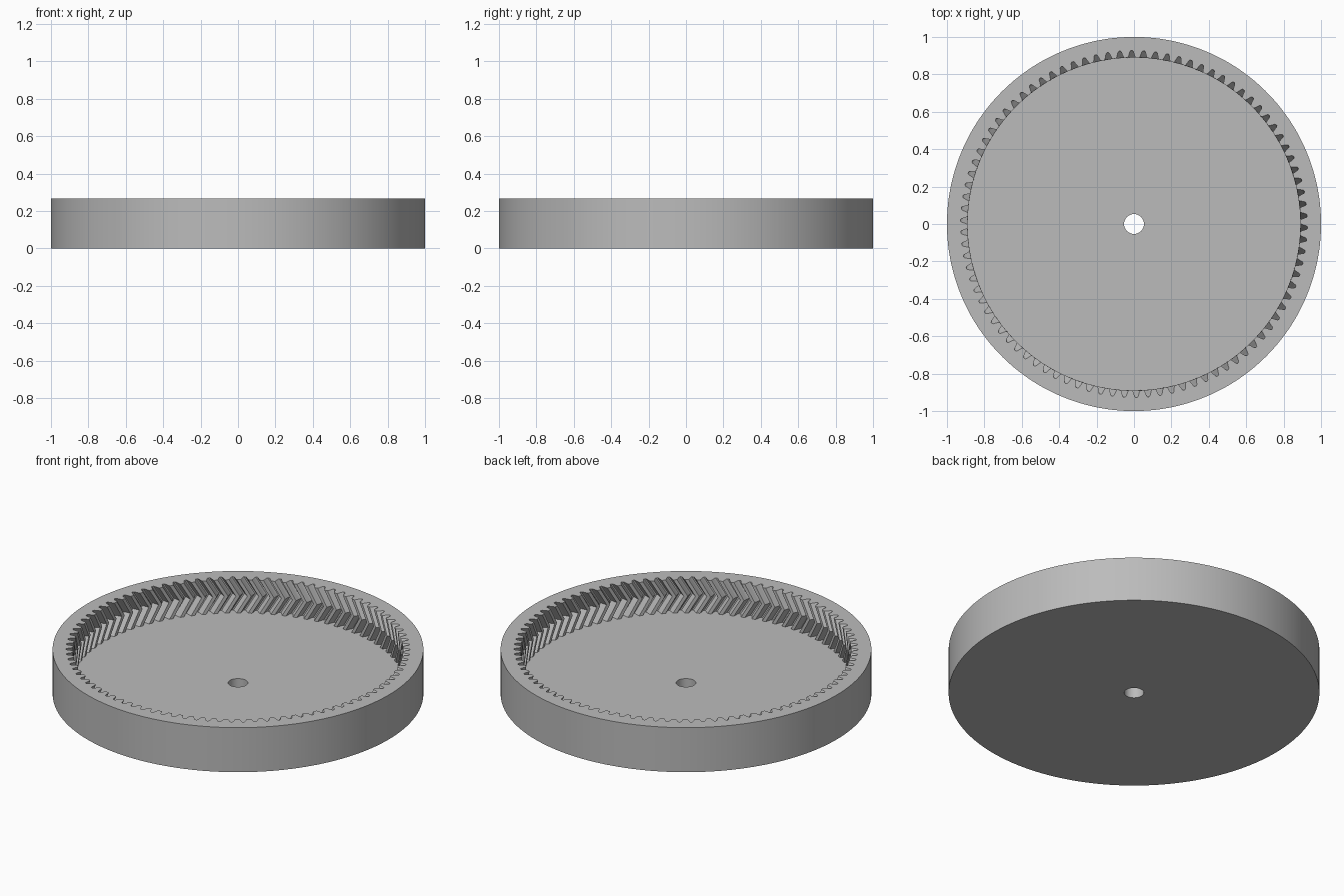
import bpy, bmesh, math

if "Cube" in bpy.data.objects:
    bpy.data.objects.remove(bpy.data.objects["Cube"])

TEETH = 90
PITCH = 2 * math.pi / TEETH
PHASE = math.radians(2.8)      # angle of the first tooth gap
TWIST = -0.065                 # herringbone shift at mid height, radians
FLOOR, MID, TOP = 0.066, 0.166, 0.265

# One gap and half a tooth on each side: (fraction of pitch, radius)
half = [(0.07, 0.927), (0.14, 0.922), (0.20, 0.911), (0.26, 0.900), (0.33, 0.890)]
TOOTH = [(-f, r) for f, r in reversed(half)] + half

grey = bpy.data.materials.new("grey_plastic")
grey.diffuse_color = (0.5, 0.5, 0.5, 1)
grey.use_nodes = True
grey.node_tree.nodes["Principled BSDF"].inputs["Base Color"].default_value = grey.diffuse_color

bm = bmesh.new()


def ring(z, radius=None, turn=0.0):
    """Closed loop of vertices: a circle, or the toothed outline without a radius."""
    loop = []
    for t in range(TEETH):
        for frac, r in TOOTH:
            a = PHASE + (t + frac) * PITCH + turn
            r = radius or r
            loop.append(bm.verts.new((r * math.cos(a), r * math.sin(a), z)))
    return loop


# Section loops in order: shaft hole, underside, outer wall, rim, teeth, floor
loops = [
    ring(0, 0.053), ring(0, 1.0), ring(TOP, 1.0),
    ring(TOP), ring(MID, turn=TWIST), ring(FLOOR),
    ring(FLOOR, 0.053),
]
for a, b in zip(loops, loops[1:] + loops[:1]):
    n = len(a)
    for i in range(n):
        j = (i + 1) % n
        bm.faces.new((a[i], a[j], b[j], b[i]))
bmesh.ops.recalc_face_normals(bm, faces=bm.faces)

mesh = bpy.data.meshes.new("herringbone_ring_gear")
bm.to_mesh(mesh)
bm.free()
mesh.materials.append(grey)
gear = bpy.data.objects.new("herringbone_ring_gear", mesh)
bpy.context.collection.objects.link(gear)

# Smooth round walls, crisp rims and tooth edges
bpy.context.view_layer.objects.active = gear
gear.select_set(True)
bpy.ops.object.shade_smooth_by_angle(angle=math.radians(25))
